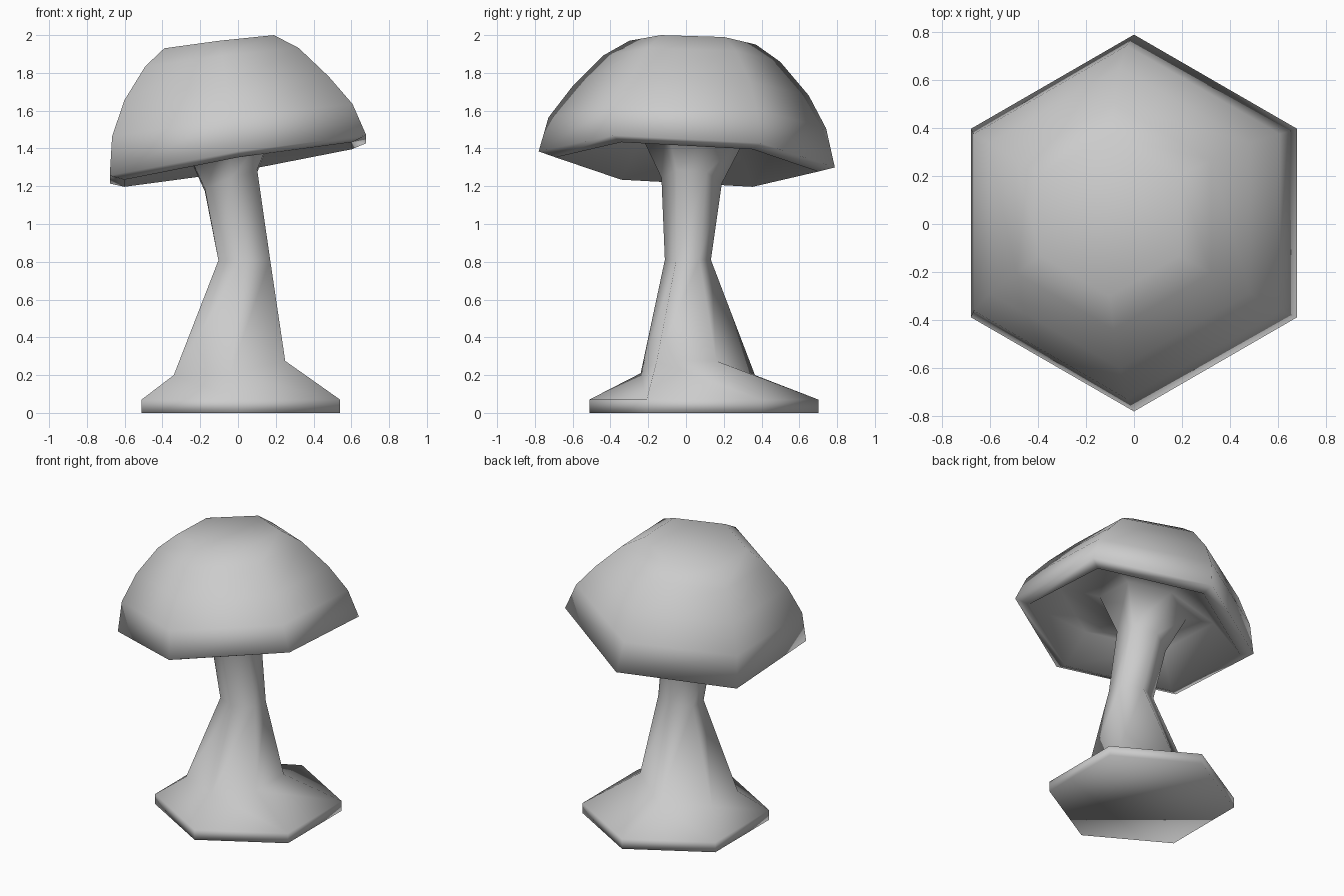
import bpy, bmesh
from math import sin, cos, radians

if "Cube" in bpy.data.objects:
    bpy.data.objects.remove(bpy.data.objects["Cube"])


def ring(cx, cy, cz, r, a=0.0, b=0.0, ry=None):
    """Six points of a tilted hexagon, one corner pointing to +y."""
    ry = ry or r
    pts = []
    for i in range(6):
        t = radians(60 * i)
        dx, dy = r * sin(t), ry * cos(t)
        pts.append((cx + dx, cy + dy, cz + a * dx + b * dy))
    return pts


def loft(name, rings, flipped=()):
    """Skin hexagon rings into one closed smooth object.
    Bands listed in flipped split their quads along the other diagonal."""
    bm = bmesh.new()
    vs = [[bm.verts.new(p) for p in r] for r in rings]
    for k, (lo, hi) in enumerate(zip(vs, vs[1:])):
        for i in range(6):
            j = (i + 1) % 6
            if k in flipped:
                bm.faces.new((lo[j], lo[i], hi[j]))
                bm.faces.new((lo[i], hi[i], hi[j]))
            else:
                bm.faces.new((lo[j], lo[i], hi[i], hi[j]))
    bm.faces.new(vs[0])
    bm.faces.new(vs[-1][::-1])
    me = bpy.data.meshes.new(name)
    bm.to_mesh(me)
    bm.free()
    for p in me.polygons:
        p.use_smooth = True
    ob = bpy.data.objects.new(name, me)
    bpy.context.collection.objects.link(ob)
    return ob


# uneven root ring, raised on the right side
root = [(-0.04, 0.365, 0.20), (0.25, 0.16, 0.275), (0.25, -0.155, 0.275),
        (-0.04, -0.24, 0.21), (-0.34, -0.10, 0.20), (-0.34, 0.19, 0.20)]

# foot plate and leaning stem, flared at the top
stem = [
    ring(0.015, 0.095, 0.0, 0.607),
    ring(0.015, 0.095, 0.07, 0.607),
    root,
    ring(0.033, 0.01, 0.81, 0.158, 0.02, 0, ry=0.122),
    ring(-0.037, 0.03, 1.23, 0.16, 0.36, -0.09),
    ring(-0.045, 0.037, 1.48, 0.285, 0.2, -0.04),
]

# tilted cap: hollow underside, lip, dome
cap = [
    ring(-0.01, 0.01, 1.50, 0.51, 0.16, -0.05),
    ring(0.0, 0.005, 1.315, 0.695, 0.165, -0.054),
    ring(0.0, 0.004, 1.342, 0.784, 0.157, -0.054),
    ring(-0.03, 0.007, 1.535, 0.735, 0.134, -0.04),
    ring(-0.06, 0.025, 1.705, 0.625, 0.115, -0.04),
    ring(-0.085, 0.03, 1.875, 0.469, 0.12, -0.035),
    ring(-0.10, 0.035, 1.96, 0.335, 0.12, -0.03),
]

# one continuous skin so the shading flows from stem into cap
loft("mushroom", stem + cap, flipped=(1,))
